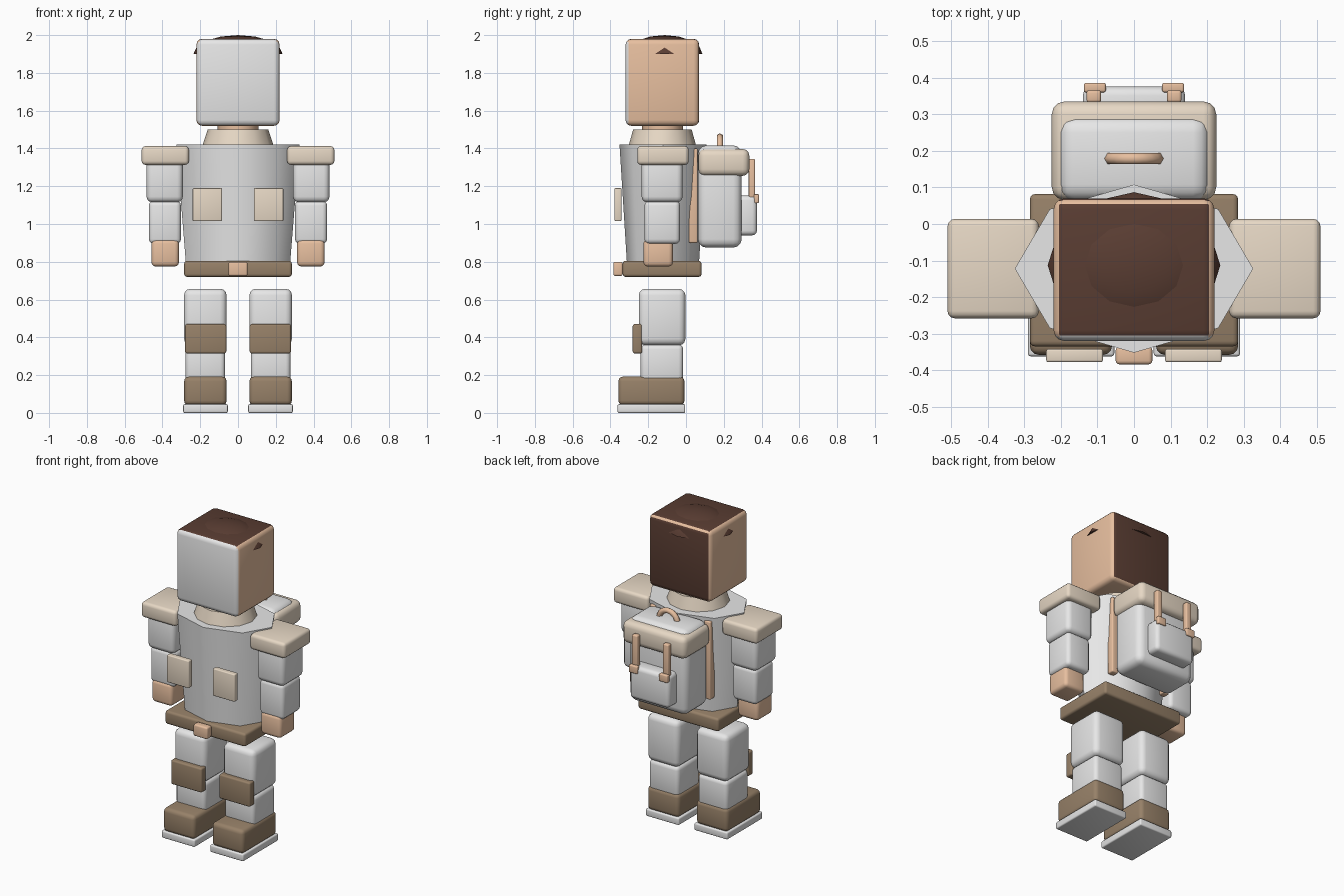
import bpy, bmesh, math
from mathutils import Matrix

if "Cube" in bpy.data.objects:
    bpy.data.objects.remove(bpy.data.objects["Cube"], do_unlink=True)


def material(name, r, g, b):
    m = bpy.data.materials.new(name)
    m.use_nodes = True
    m.diffuse_color = (r, g, b, 1)
    m.node_tree.nodes["Principled BSDF"].inputs["Base Color"].default_value = (r, g, b, 1)
    return m


GREY = material("suit grey", 0.8, 0.8, 0.8)
SKIN = material("tan", 0.83, 0.54, 0.36)
CREAM = material("cream", 0.93, 0.80, 0.65)
BROWN = material("leather brown", 0.31, 0.22, 0.14)
HAIR = material("dark hair", 0.10, 0.046, 0.032)


def finish(name, bm, mats, angle=40):
    """Turn a bmesh into a named, smooth-by-angle object."""
    bmesh.ops.recalc_face_normals(bm, faces=bm.faces)
    mesh = bpy.data.meshes.new(name)
    bm.to_mesh(mesh)
    bm.free()
    for m in mats:
        mesh.materials.append(m)
    ob = bpy.data.objects.new(name, mesh)
    bpy.context.collection.objects.link(ob)
    bpy.ops.object.select_all(action="DESELECT")
    ob.select_set(True)
    bpy.context.view_layer.objects.active = ob
    bpy.ops.object.shade_smooth_by_angle(angle=math.radians(angle))
    return ob


def box_mesh(x, y, z, bevel):
    """Rounded box from (low, high) ranges on each axis."""
    bm = bmesh.new()
    size = [hi - lo for lo, hi in (x, y, z)]
    mid = [(hi + lo) / 2 for lo, hi in (x, y, z)]
    bmesh.ops.create_cube(bm, size=1, matrix=Matrix.Translation(mid) @ Matrix.Diagonal((*size, 1)))
    if bevel:
        bmesh.ops.bevel(bm, geom=bm.edges[:], offset=bevel, segments=3,
                        profile=0.5, affect="EDGES")
    return bm


def box(name, x, y, z, mat, bevel=0.015):
    return finish(name, box_mesh(x, y, z, bevel), [mat])


def pair(name, x, y, z, mat, bevel=0.015):
    """Left part (+x) and its mirrored right part."""
    box("left_" + name, x, y, z, mat, bevel)
    box("right_" + name, (-x[1], -x[0]), y, z, mat, bevel)


def cone(name, sides, z, bottom, top, y, mat, angle=50):
    """Upright frustum with elliptical (rx, ry) ends."""
    bm = bmesh.new()
    ends = []
    for height, (rx, ry) in zip(z, (bottom, top)):
        ends.append([bm.verts.new((rx * math.cos(a), y + ry * math.sin(a), height))
                     for a in (math.tau * i / sides for i in range(sides))])
    for ring in ends:
        bm.faces.new(ring)
    for i in range(sides):
        j = (i + 1) % sides
        bm.faces.new((ends[0][i], ends[0][j], ends[1][j], ends[1][i]))
    return finish(name, bm, [mat], angle)


# Head: grey face, hair on the top and back, skin elsewhere
bm = box_mesh((-0.22, 0.22), (-0.32, 0.07), (1.52, 1.98), 0.03)
for f in bm.faces:
    n = f.normal
    if n.y < -0.6:
        f.material_index = 1
    elif max(n.y, n.z) > 0.75:
        f.material_index = 2
finish("head", bm, [SKIN, GREY, HAIR])

# Shallow hair dome that just breaks through the head
bm = bmesh.new()
bmesh.ops.create_uvsphere(bm, u_segments=12, v_segments=8, radius=1)
bmesh.ops.bisect_plane(bm, geom=bm.verts[:] + bm.edges[:] + bm.faces[:],
                       plane_co=(0, 0, 0), plane_no=(0, 0, 1), clear_inner=True)
bmesh.ops.holes_fill(bm, edges=[e for e in bm.edges if e.is_boundary])
bmesh.ops.transform(bm, verts=bm.verts[:], matrix=Matrix.Translation((0, -0.113, 1.9))
                    @ Matrix.Diagonal((0.236, 0.2, 0.1, 1)))
finish("hair_dome", bm, [HAIR])

# Neck, collar and torso
cone("neck", 12, (1.46, 1.54), (0.108, 0.108), (0.108, 0.108), -0.125, SKIN)
cone("collar", 12, (1.41, 1.5), (0.19, 0.18), (0.16, 0.155), -0.125, CREAM)
cone("torso", 8, (0.78, 1.42), (0.275, 0.19), (0.326, 0.23), -0.122, GREY)
pair("chest_pocket", (0.085, 0.24), (-0.378, -0.342), (1.015, 1.19), CREAM, 0.006)

# Belt
box("belt", (-0.285, 0.285), (-0.335, 0.082), (0.72, 0.805), BROWN, 0.015)
box("belt_buckle", (-0.05, 0.05), (-0.384, -0.335), (0.725, 0.8), SKIN, 0.01)

# Arms
pair("shoulder_pad", (0.26, 0.51), (-0.258, 0.014), (1.313, 1.412), CREAM, 0.02)
pair("upper_arm", (0.292, 0.484), (-0.235, -0.018), (1.115, 1.36), GREY, 0.03)
pair("forearm", (0.302, 0.472), (-0.22, -0.032), (0.895, 1.122), GREY, 0.025)
pair("hand", (0.313, 0.458), (-0.225, -0.07), (0.775, 0.918), SKIN, 0.022)

# Legs
pair("thigh", (0.06, 0.286), (-0.25, -0.003), (0.358, 0.657), GREY, 0.035)
pair("shin", (0.068, 0.278), (-0.24, -0.015), (0.165, 0.362), GREY, 0.025)
pair("knee_pad", (0.062, 0.28), (-0.282, -0.232), (0.315, 0.47), BROWN, 0.01)
pair("boot", (0.06, 0.285), (-0.358, -0.008), (0.04, 0.192), BROWN, 0.025)
pair("boot_sole", (0.054, 0.29), (-0.362, -0.004), (0, 0.046), GREY, 0.008)

# Backpack
box("backpack_body", (-0.207, 0.207), (0.063, 0.295), (0.875, 1.416), GREY, 0.045)
box("backpack_flap", (-0.225, 0.225), (0.066, 0.335), (1.255, 1.397), CREAM, 0.035)
box("backpack_pocket", (-0.14, 0.14), (0.27, 0.376), (0.94, 1.15), GREY, 0.025)
pair("flap_strap", (0.09, 0.13), (0.332, 0.366), (1.1, 1.345), SKIN, 0.008)
pair("strap_buckle", (0.077, 0.137), (0.36, 0.386), (1.11, 1.158), SKIN, 0.006)
pair("shoulder_strap", (0.17, 0.215), (0.015, 0.062), (0.9, 1.4), SKIN, 0.008)

# Carrying handle: half ring on top of the pack
bm = bmesh.new()
rings = []
for i in range(11):
    a = math.pi * i / 10
    ring = []
    for k in range(6):
        b = math.tau * k / 6
        r = 0.066 + 0.018 * math.cos(b)
        ring.append(bm.verts.new((r * math.cos(a), 0.179 + 0.018 * math.sin(b),
                                  1.396 + r * math.sin(a))))
    rings.append(ring)
for r0, r1 in zip(rings, rings[1:]):
    for k in range(6):
        m = (k + 1) % 6
        bm.faces.new((r0[k], r0[m], r1[m], r1[k]))
bm.faces.new(rings[0])
bm.faces.new(rings[-1])
finish("carry_handle", bm, [SKIN], 65)
